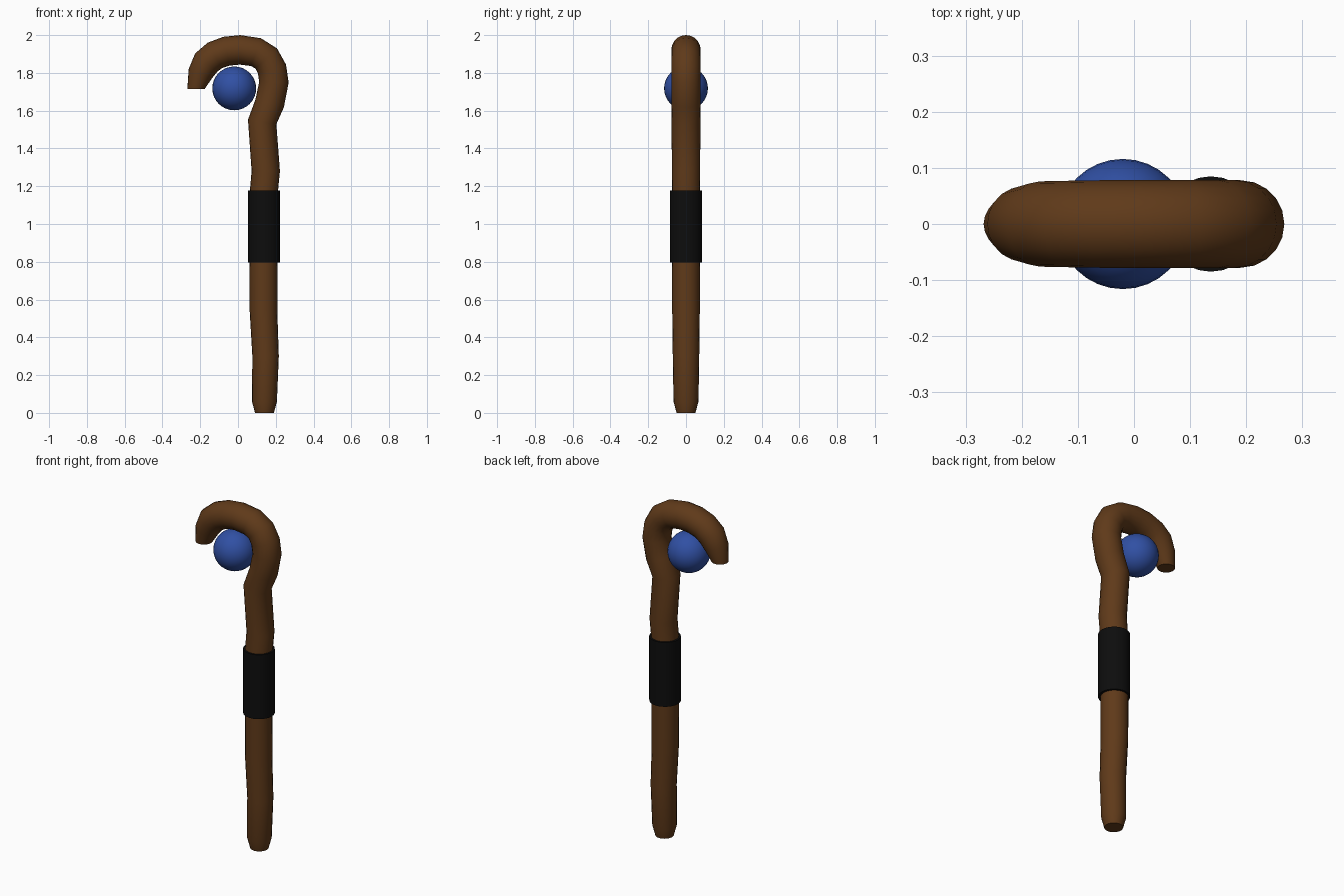
import bpy, bmesh
from math import cos, sin, pi
from mathutils import Vector

if "Cube" in bpy.data.objects:
    bpy.data.objects.remove(bpy.data.objects["Cube"])

SIDES = 20


def material(name, color):
    m = bpy.data.materials.new(name)
    m.diffuse_color = (*color, 1)
    m.use_nodes = True
    m.node_tree.nodes["Principled BSDF"].inputs["Base Color"].default_value = m.diffuse_color
    return m


def finish(ob, name, mat, angle=0.6):
    ob.name = name
    ob.data.materials.append(mat)
    bpy.ops.object.select_all(action='DESELECT')
    ob.select_set(True)
    bpy.context.view_layer.objects.active = ob
    bpy.ops.object.shade_smooth_by_angle(angle=angle)


def tube(name, path, mat):
    """Sweep a round section along (x, z, radius) points in the y = 0 plane."""
    pts = [Vector((x, 0, z)) for x, z, r in path]
    bm = bmesh.new()
    rings = []
    for i, p in enumerate(pts):
        a = (p - pts[max(i - 1, 0)]).normalized()
        b = (pts[min(i + 1, len(pts) - 1)] - p).normalized()
        t = (a + b).normalized()
        if i == len(pts) - 1:
            t = Vector((0, 0, -1))      # tip is cut level
        if i == 0:
            t = Vector((0, 0, 1))
        side = Vector((0, 1, 0))
        n = side.cross(t)
        r = path[i][2]
        rings.append([bm.verts.new(p + r * (cos(2 * pi * k / SIDES) * n
                                            + sin(2 * pi * k / SIDES) * side))
                      for k in range(SIDES)])
    for lo, hi in zip(rings, rings[1:]):
        for k in range(SIDES):
            j = (k + 1) % SIDES
            bm.faces.new((lo[k], lo[j], hi[j], hi[k]))
    bm.faces.new(rings[0])
    bm.faces.new(rings[-1])
    bmesh.ops.recalc_face_normals(bm, faces=bm.faces)
    me = bpy.data.meshes.new(name)
    bm.to_mesh(me)
    bm.free()
    ob = bpy.data.objects.new(name, me)
    bpy.context.collection.objects.link(ob)
    finish(ob, name, mat)


wood = material("wood", (0.115, 0.042, 0.01))
leather = material("leather", (0.004, 0.004, 0.004))
glass = material("glass", (0.03, 0.08, 0.37))

# Gnarled shaft curling into the hook
tube("staff", [
    (0.14, 0.00, 0.050), (0.14, 0.06, 0.066), (0.146, 0.30, 0.070),
    (0.135, 0.54, 0.073), (0.135, 0.85, 0.074), (0.135, 1.15, 0.074),
    (0.147, 1.28, 0.075), (0.128, 1.54, 0.076), (0.168, 1.64, 0.078),
    (0.190, 1.75, 0.078), (0.180, 1.82, 0.078), (0.150, 1.876, 0.078),
    (0.095, 1.910, 0.078), (0.010, 1.922, 0.078), (-0.060, 1.915, 0.078),
    (-0.122, 1.893, 0.077), (-0.168, 1.855, 0.076), (-0.200, 1.795, 0.066),
    (-0.222, 1.715, 0.046),
], wood)

# Wrapped grip
bpy.ops.mesh.primitive_cylinder_add(vertices=24, radius=0.085, depth=0.38,
                                    location=(0.137, 0, 0.987))
finish(bpy.context.object, "grip", leather)

# Orb held in the hook
bpy.ops.mesh.primitive_uv_sphere_add(segments=32, ring_count=16, radius=0.116,
                                     location=(-0.02, 0, 1.718))
finish(bpy.context.object, "orb", glass)
